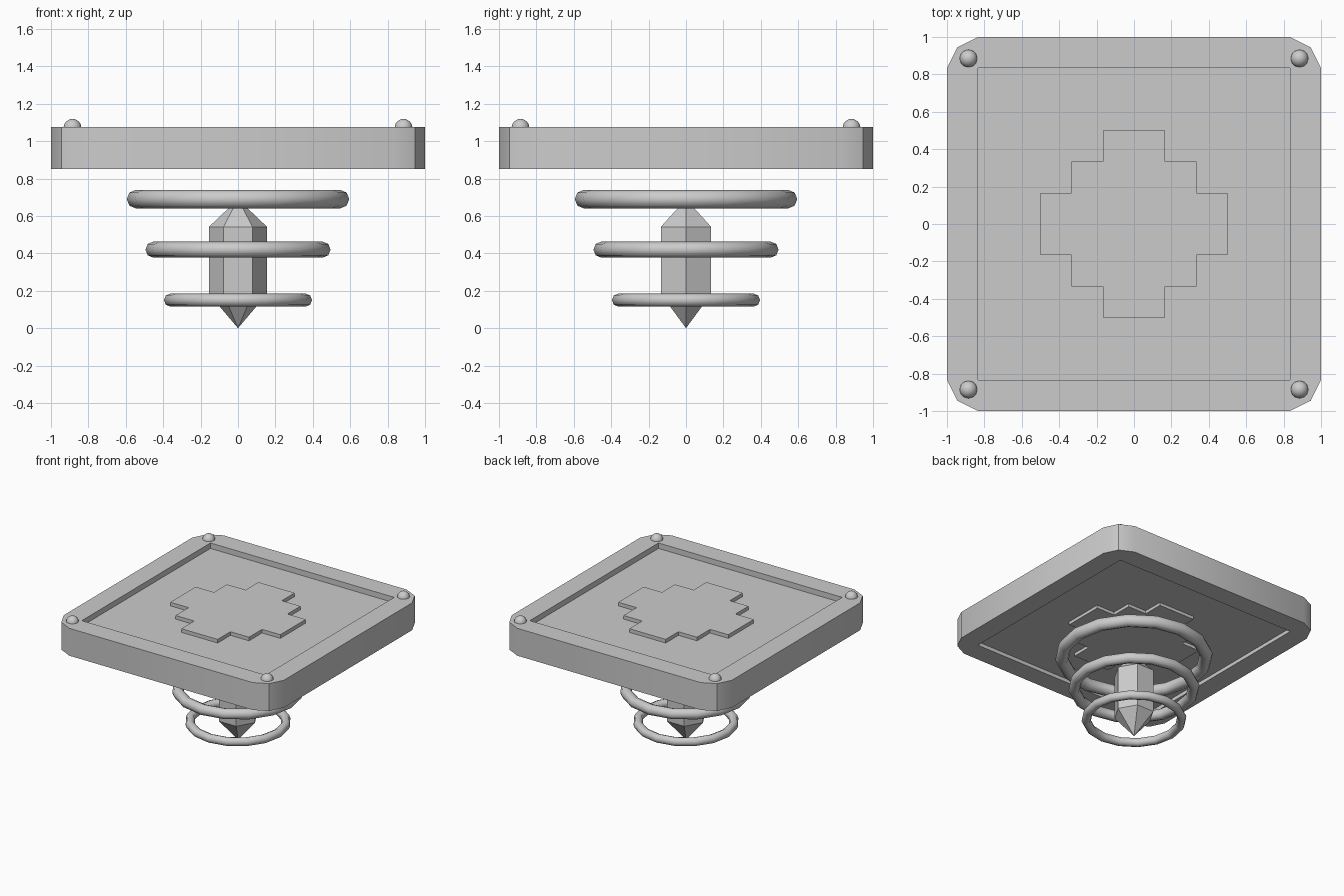
import bpy, bmesh
from math import radians
from mathutils import Matrix

if "Cube" in bpy.data.objects:
    bpy.data.objects.remove(bpy.data.objects["Cube"])


def turn(points):
    """Repeat a quarter outline four times around z."""
    out = []
    for k in range(4):
        for x, y in points:
            for _ in range(k):
                x, y = -y, x
            out.append((x, y))
    return out


def finish(bm, name, smooth=False):
    bmesh.ops.recalc_face_normals(bm, faces=bm.faces[:])
    mesh = bpy.data.meshes.new(name)
    bm.to_mesh(mesh)
    bm.free()
    ob = bpy.data.objects.new(name, mesh)
    bpy.context.collection.objects.link(ob)
    if smooth:
        bpy.ops.object.select_all(action='DESELECT')
        ob.select_set(True)
        bpy.context.view_layer.objects.active = ob
        bpy.ops.object.shade_smooth_by_angle(angle=radians(30))
    return ob


def loop(bm, points, z):
    return [bm.verts.new((x, y, z)) for x, y in points]


def walls(bm, a, b):
    n = len(a)
    for i in range(n):
        bm.faces.new((a[i], a[(i + 1) % n], b[(i + 1) % n], b[i]))


# slab with clipped corners and a shallow square recess above and below
def make_slab(z0, z1, top_depth, bottom_depth):
    bm = bmesh.new()
    outer = turn([(1, 0.833), (0.945, 0.945), (0.833, 1)])
    inner = turn([(0.835, 0.835)])
    rims = []
    for z, floor_z in ((z0, z0 + bottom_depth), (z1, z1 - top_depth)):
        rim, lip, floor = loop(bm, outer, z), loop(bm, inner, z), loop(bm, inner, floor_z)
        for k in range(4):
            edge = [rim[(3 * k + 1 + j) % 12] for j in range(4)]
            bm.faces.new(edge + [lip[(k + 1) % 4], lip[k]])
        walls(bm, lip, floor)
        bm.faces.new(floor)
        rims.append(rim)
    walls(bm, *rims)
    finish(bm, "platform_slab", True)


make_slab(0.85, 1.075, 0.045, 0.03)


# stepped cross emblems on both recess floors
def make_emblem(name, z0, z1):
    s, m, l = 0.165, 0.334, 0.5
    outline = turn([(l, s), (m, s), (m, m), (s, m), (s, l)])
    bm = bmesh.new()
    a, b = loop(bm, outline, z0), loop(bm, outline, z1)
    walls(bm, a, b)
    bm.faces.new(a)
    bm.faces.new(b)
    finish(bm, name)


make_emblem("top_emblem", 1.03, 1.06)
make_emblem("bottom_emblem", 0.855, 0.88)

# corner studs
for i, (x, y) in enumerate(turn([(0.885, 0.885)])):
    bm = bmesh.new()
    bmesh.ops.create_uvsphere(bm, u_segments=12, v_segments=8, radius=0.048,
                              matrix=Matrix.Translation((x, y, 1.071)))
    ob = finish(bm, f"corner_stud_{i + 1}")
    ob.data.shade_smooth()

# floating rings
for name, major, minor, z in (("top_ring", 0.545, 0.05, 0.69),
                              ("middle_ring", 0.452, 0.043, 0.42),
                              ("bottom_ring", 0.361, 0.035, 0.15)):
    bpy.ops.mesh.primitive_torus_add(major_segments=16, minor_segments=8,
                                     major_radius=major, minor_radius=minor,
                                     location=(0, 0, z))
    bpy.context.object.name = name
    bpy.context.object.data.shade_smooth()

# six-sided crystal with pointed ends
bm = bmesh.new()
h = 0.155 * 3 ** 0.5 / 2
hexagon = [(0.155, 0), (0.0775, h), (-0.0775, h), (-0.155, 0), (-0.0775, -h), (0.0775, -h)]
low, high = loop(bm, hexagon, 0.183), loop(bm, hexagon, 0.542)
walls(bm, low, high)
for ring, z in ((low, 0), (high, 0.69)):
    tip = bm.verts.new((0, 0, z))
    for i in range(6):
        bm.faces.new((ring[i], ring[(i + 1) % 6], tip))
finish(bm, "crystal")
